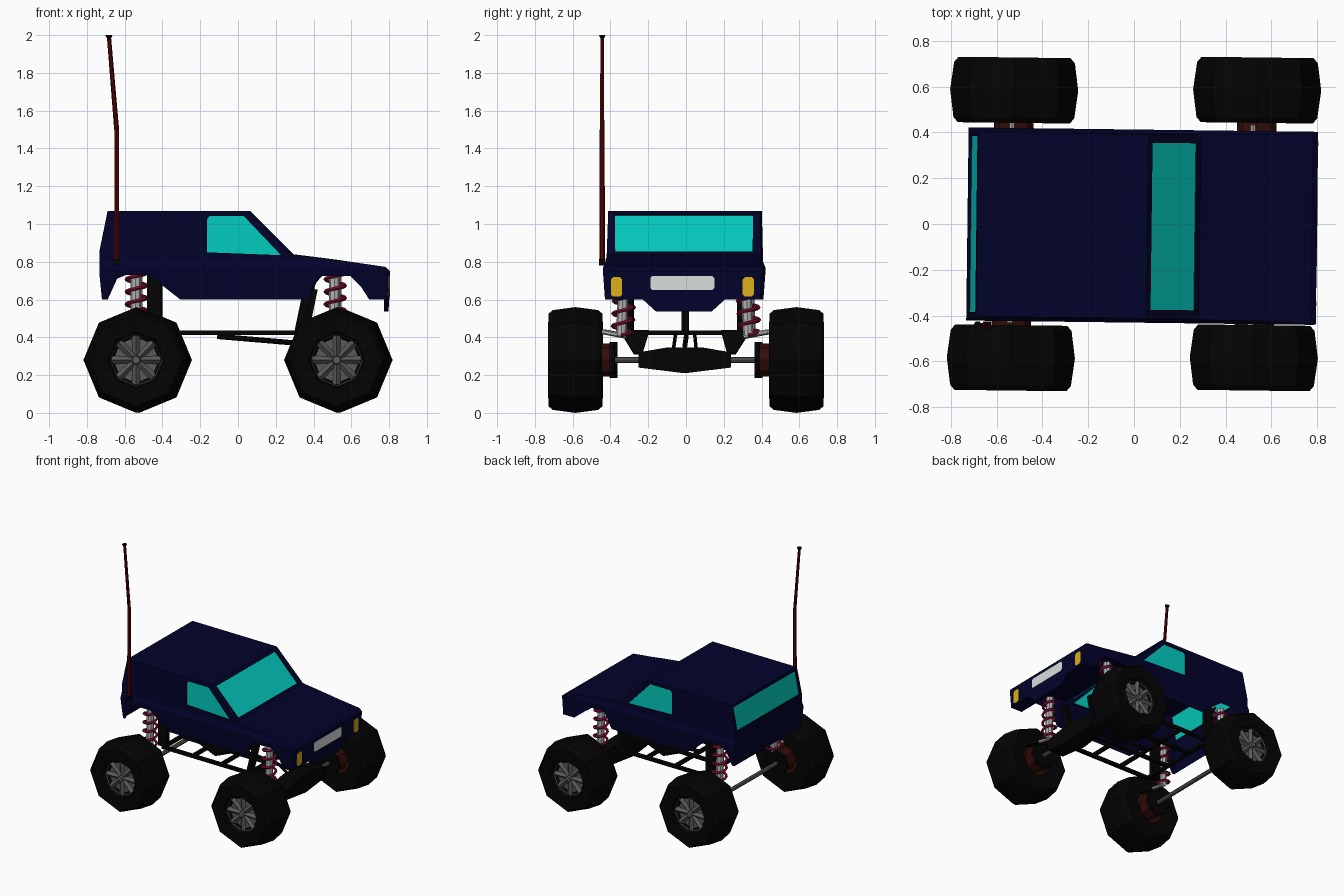
import bpy, bmesh, math
from mathutils import Vector, Matrix

if "Cube" in bpy.data.objects:
    bpy.data.objects.remove(bpy.data.objects["Cube"])

def mat(name, r, g, b):
    m = bpy.data.materials.new(name)
    m.diffuse_color = (r, g, b, 1)
    m.use_nodes = True
    m.node_tree.nodes["Principled BSDF"].inputs["Base Color"].default_value = m.diffuse_color
    return m

NAVY = mat("navy paint", 0.0006, 0.0006, 0.024)
GLASS = mat("teal glass", 0.001, 0.60, 0.52)
YELLOW = mat("yellow lamp", 0.72, 0.43, 0.01)
WHITE = mat("white plate", 0.70, 0.74, 0.72)
BLACK = mat("rubber black", 0.001, 0.001, 0.001)
CRIMSON = mat("crimson spring", 0.25, 0.004, 0.045)
SILVER = mat("silver", 0.45, 0.45, 0.45)
GREY = mat("rim grey", 0.10, 0.10, 0.10)
RED = mat("antenna red", 0.085, 0.001, 0.001)
BROWN = mat("drum brown", 0.035, 0.004, 0.003)

YAW = Matrix.Rotation(-0.0125, 4, 'Z')  # the whole truck stands slightly turned
BY = Vector((0, -0.009, 0))             # the body sits slightly off the centre line


def finish(name, bm, m):
    bmesh.ops.remove_doubles(bm, verts=bm.verts, dist=1e-5)
    bmesh.ops.recalc_face_normals(bm, faces=bm.faces)
    bm.transform(YAW)
    me = bpy.data.meshes.new(name)
    bm.to_mesh(me)
    bm.free()
    me.materials.append(m)
    ob = bpy.data.objects.new(name, me)
    bpy.context.collection.objects.link(ob)
    return ob


def prism_bm(pts, off):
    bm = bmesh.new()
    off = Vector(off)
    a = [bm.verts.new(Vector(p)) for p in pts]
    b = [bm.verts.new(Vector(p) + off) for p in pts]
    bm.faces.new(a)
    bm.faces.new(b[::-1])
    n = len(a)
    for i in range(n):
        j = (i + 1) % n
        bm.faces.new((a[j], a[i], b[i], b[j]))
    return bm


def prism(name, pts, off, m):
    return finish(name, prism_bm(pts, off), m)


def along(p, q):
    p, q = Vector(p), Vector(q)
    d = q - p
    return Matrix.Translation((p + q) / 2) @ d.to_track_quat('Z', 'Y').to_matrix().to_4x4(), d.length


def tube(name, p, q, r1, r2, m, n=8):
    M, length = along(p, q)
    bm = bmesh.new()
    bmesh.ops.create_cone(bm, cap_ends=True, segments=n, radius1=r1, radius2=r2, depth=length, matrix=M)
    return finish(name, bm, m)


def beam(name, p, q, w, h, m):
    M, length = along(p, q)
    bm = bmesh.new()
    bmesh.ops.create_cube(bm, size=1, matrix=M @ Matrix.Diagonal((w, h, length, 1)))
    return finish(name, bm, m)


def lathe(name, prof, x, z, s, m, dy=0, n=8, closed=True):
    # profile of (distance from centre line, radius), spun round the wheel axis
    bm = bmesh.new()
    rings = []
    for y, r in prof:
        rings.append([bm.verts.new((x + r * math.cos(k * math.tau / n), s * y + dy,
                                    z + r * math.sin(k * math.tau / n))) for k in range(n)])
    for i in range(len(rings) if closed else len(rings) - 1):
        a, b = rings[i], rings[(i + 1) % len(rings)]
        for k in range(n):
            bm.faces.new((a[k], a[(k + 1) % n], b[(k + 1) % n], b[k]))
    return finish(name, bm, m)


def coil(name, p, q, R, r, turns, m, per=12, sides=5):
    p, q = Vector(p), Vector(q)
    bm = bmesh.new()
    prev = None
    for i in range(turns * per + 1):
        a = math.tau * i / per
        c = p.lerp(q, i / (turns * per))
        rad = Vector((math.cos(a), math.sin(a), 0))
        ring = []
        for k in range(sides):
            t = math.tau * k / sides
            ring.append(bm.verts.new(c + rad * (R + r * math.cos(t)) + Vector((0, 0, r * math.sin(t)))))
        if prev:
            for k in range(sides):
                j = (k + 1) % sides
                bm.faces.new((prev[k], prev[j], ring[j], ring[k]))
        prev = ring
    return finish(name, bm, m)


# Body shell: side profile, cut at the waist and flared below it
profile = [(-0.685, 1.07), (0.06, 1.07), (0.288, 0.84), (0.51, 0.812), (0.775, 0.773), (0.80, 0.75),
           (0.797, 0.60), (0.70, 0.60), (0.655, 0.67), (0.60, 0.725), (0.44, 0.725), (0.41, 0.69), (0.37, 0.60),
           (-0.30, 0.60), (-0.415, 0.69), (-0.47, 0.73), (-0.60, 0.73), (-0.645, 0.71),
           (-0.695, 0.60), (-0.715, 0.60), (-0.728, 0.73), (-0.728, 0.86)]
bm = prism_bm([(x, -1, z) for x, z in profile], (0, 2, 0))
for cut in (0.80, 0.765):
    bmesh.ops.bisect_plane(bm, geom=bm.verts[:] + bm.edges[:] + bm.faces[:],
                           plane_co=(0, 0, cut), plane_no=(0, 0, 1))
for v in bm.verts:
    z = v.co.z
    if z >= 0.80:
        w = 0.408 - 0.006 * (z - 0.80) / 0.27
    elif z >= 0.765:
        w = 0.422 - 0.014 * (z - 0.765) / 0.035
    else:
        w = 0.410 + 0.012 * (z - 0.60) / 0.165
    v.co.y = v.co.y * w + BY.y
body = finish("body", bm, NAVY)

# Front skirt below the bumper
prism("front_skirt", [Vector(p) + BY for p in
      [(0.775, -0.215, 0.605), (0.775, -0.14, 0.537), (0.775, 0.155, 0.537), (0.775, 0.23, 0.605)]],
      (0.021, 0, 0), NAVY)


# Windows: a shallow pocket cut into the body with a glass plate on its floor
def window(name, pts, n):
    n = Vector(n).normalized()
    pts = [Vector(p) + BY for p in pts]
    cutter = prism(name + "_cutter", [p - n * 0.012 for p in pts], n * 0.04, NAVY)
    cutter.hide_render = True
    mod = body.modifiers.new(name, 'BOOLEAN')
    mod.operation, mod.solver, mod.object = 'DIFFERENCE', 'EXACT', cutter
    prism(name, [p - n * 0.015 for p in pts], n * 0.005, GLASS)
    return cutter


cutters = []
for s in (-1, 1):
    cutters.append(window("side_window", [(x, s * 0.404, z) for x, z in
                   [(-0.16, 0.85), (-0.16, 1.025), (-0.145, 1.043), (0.035, 1.043), (0.233, 0.835)]], (0, s, 0)))


def slope_window(name, a, b, hw, n):
    cutters.append(window(name, [(a[0], -hw, a[1]), (a[0], hw, a[1]), (b[0], hw, b[1]), (b[0], -hw, b[1])], n))


slope_window("windshield", (0.077, 1.053), (0.273, 0.855), 0.365, (1, 0, 1))
slope_window("rear_window", (-0.689, 1.05), (-0.723, 0.87), 0.385, (-1, 0, 0.19))

# Apply the cuts, then open the underside so the body is a hollow shell
cut_mesh = bpy.data.meshes.new_from_object(body.evaluated_get(bpy.context.evaluated_depsgraph_get()))
body.modifiers.clear()
bm = bmesh.new()
bm.from_mesh(cut_mesh)
under = [f for f in bm.faces if abs(f.normal.y) < 0.5 and f.calc_center_median().z < 0.74
         and abs(f.calc_center_median().x) < 0.712]
bmesh.ops.delete(bm, geom=under, context='FACES')
bm.to_mesh(body.data)
bm.free()
for c in cutters:
    bpy.data.objects.remove(c)


# Headlights and front plate, with clipped corners
def badge(name, y, z, hy, hz, m, c=0.012):
    pts = [(hy, hz - c), (hy - c, hz), (c - hy, hz), (-hy, hz - c),
           (-hy, c - hz), (c - hy, -hz), (hy - c, -hz), (hy, c - hz)]
    prism(name, [Vector((0.796, y + a, z + b)) + BY for a, b in pts], (0.005, 0, 0), m)


for s in (-1, 1):
    badge("headlight", s * 0.349, 0.667, 0.03, 0.052, YELLOW)
badge("front_plate", 0, 0.688, 0.17, 0.038, WHITE)

# Antenna
AY = -0.452
beam("antenna_base", (-0.637, AY, 0.78), (-0.637, AY, 0.815), 0.034, 0.034, BLACK)
tube("antenna_lower", (-0.637, AY, 0.80), (-0.637, AY, 1.50), 0.015, 0.013, RED, 6)
tube("antenna_upper", (-0.637, AY, 1.50), (-0.677, AY, 1.985), 0.013, 0.011, RED, 6)
tube("antenna_tip", (-0.677, AY, 1.975), (-0.678, AY, 2.0), 0.008, 0.019, BLACK, 6)

# Wheels, hubs and springs
WZ = 0.28
tyre = [(0.69, 0.138), (0.722, 0.15), (0.728, 0.245), (0.705, 0.264), (0.585, 0.28),
        (0.465, 0.264), (0.442, 0.245), (0.445, 0.13), (0.50, 0.12), (0.67, 0.12)]
rim = [(0.655, 0), (0.655, 0.13), (0.695, 0.141), (0.672, 0.125), (0.672, 0)]
for wx, end, sx in ((-0.531, "rear", -0.538), (0.531, "front", 0.515)):
    dy = 0.0125 * wx  # wheels stay in line despite the turned body
    for s in (-1, 1):
        lathe(end + "_tyre", tyre, wx, WZ, s, BLACK, dy)
        lathe(end + "_rim", rim, wx, WZ, s, GREY, dy, closed=False)
        for k in range(8):
            a = k * math.tau / 8
            d = Vector((math.cos(a), 0, math.sin(a)))
            c = Vector((wx, s * 0.68 + dy, WZ))
            tube(end + "_spoke", c + d * 0.01, c + d * 0.13, 0.016, 0.022, GREY, 4)
        tube(end + "_hub_cap", (wx, s * 0.67 + dy, WZ), (wx, s * 0.71 + dy, WZ), 0.03, 0.02, GREY)
        tube(end + "_brake_drum", (wx, s * 0.395, WZ), (wx, s * 0.50, WZ), 0.087, 0.087, BROWN)
        tube(end + "_drum_back", (wx, s * 0.485, WZ), (wx, s * 0.50, WZ), 0.125, 0.125, BROWN)
        tube(end + "_drum_plate", (wx, s * 0.37, WZ), (wx, s * 0.398, WZ), 0.096, 0.096, BLACK)
        # shock absorber with coil spring
        lo, hi = Vector((sx, s * 0.336, 0.41)), Vector((sx, s * 0.322, 0.74))
        tube(end + "_shock", lo, hi, 0.028, 0.028, SILVER)
        coil(end + "_spring", lo, hi, 0.049, 0.010, 5, CRIMSON)
        tube(end + "_shock_arm", (sx, s * 0.31, 0.405), (sx, s * 0.44, 0.43), 0.013, 0.013, SILVER, 6)

# Axles: plain rod at the back, half shafts and gearbox at the front
for x in (-0.531, 0.531):
    tube("axle", (x, -0.40, WZ), (x, 0.40, WZ), 0.016, 0.016, GREY)
prism("front_gearbox", [(0.46, y, z) for y, z in
      [(-0.245, 0.32), (-0.09, 0.347), (0.09, 0.347), (0.245, 0.32), (0.245, 0.24), (0, 0.21), (-0.245, 0.24)]],
      (0.14, 0, 0), BLACK)
tube("drive_shaft", (-0.11, 0, 0.405), (0.48, 0, 0.355), 0.014, 0.014, BLACK, 6)

# Ladder chassis
for y in (-0.345, -0.12, 0.12, 0.345):
    beam("chassis_rail", (-0.42, y, 0.425), (0.36, y, 0.425), 0.024, 0.024, BLACK)
for x in (-0.41, -0.15, 0.1, 0.35):
    beam("chassis_crossbar", (x, -0.35, 0.425), (x, 0.35, 0.425), 0.024, 0.024, BLACK)
for s in (-1, 1):
    beam("rear_post", (-0.44, s * 0.30, 0.41), (-0.44, s * 0.30, 0.73), 0.075, 0.035, BLACK)
    beam("front_post", (0.325, s * 0.30, 0.42), (0.395, s * 0.30, 0.71), 0.05, 0.035, BLACK)
    tube("gearbox_link", (0.35, s * 0.05, 0.42), (0.50, s * 0.06, 0.34), 0.010, 0.010, BLACK, 6)
    # triangular front arm
    prism("front_arm", [(0.36, s * 0.345, 0.43), (0.36, s * 0.19, 0.43), (0.50, s * 0.225, 0.31), (0.50, s * 0.27, 0.31)],
          (0.03, 0, 0.01), BLACK)
beam("centre_post", (0.335, 0, 0.42), (0.385, 0, 0.66), 0.04, 0.075, BLACK)
